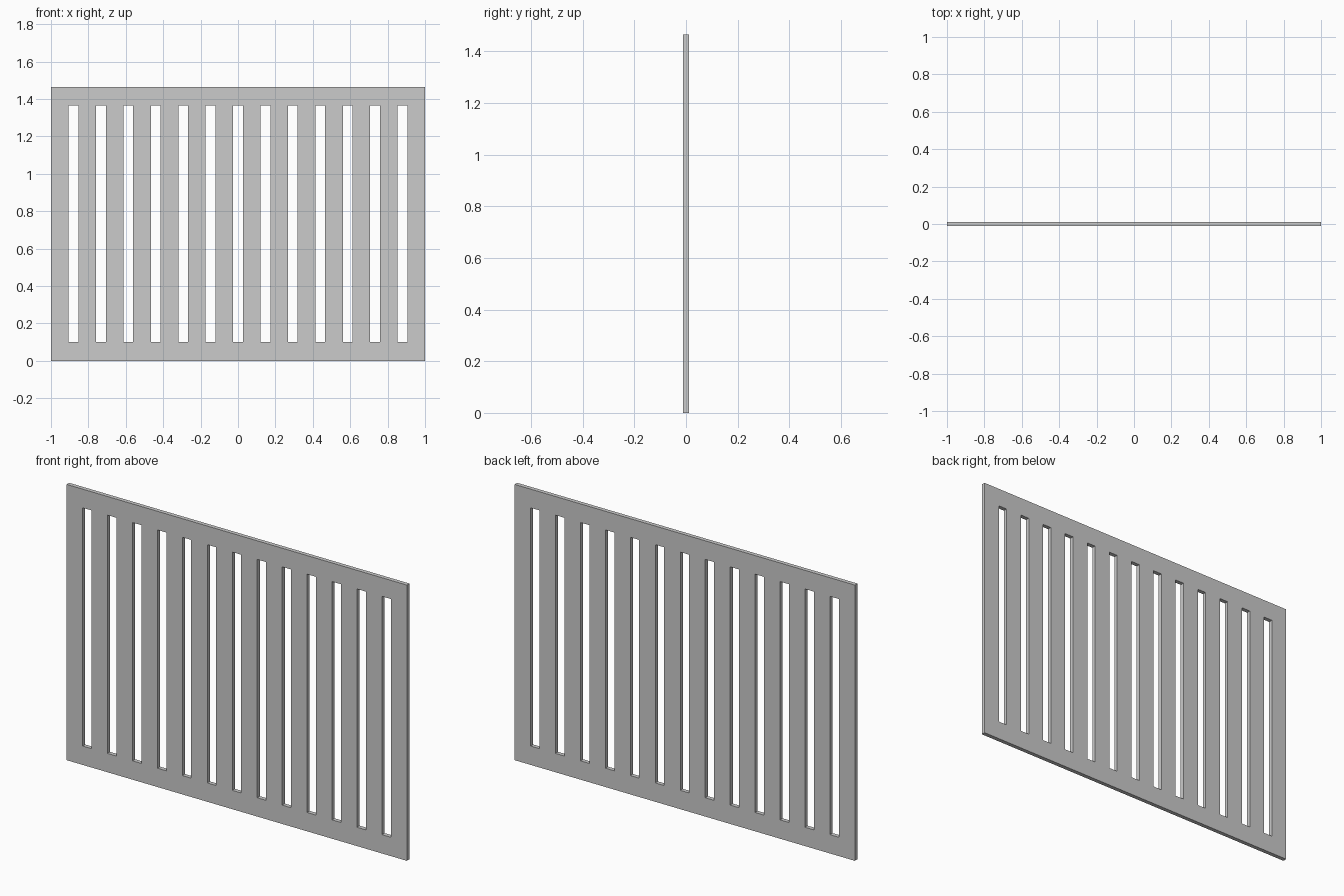
import bpy
import bmesh

if "Cube" in bpy.data.objects:
    bpy.data.objects.remove(bpy.data.objects["Cube"])

WIDTH, HEIGHT, DEPTH = 2.0, 1.465, 0.022
SLOTS, PITCH, SLOT_W = 13, 0.1466, 0.052
SLOT_Z0, SLOT_Z1 = 0.1, 1.366

# Column boundaries: outer edges plus both sides of every slot
xs = [-WIDTH / 2]
for i in range(SLOTS):
    c = (i - (SLOTS - 1) / 2) * PITCH
    xs += [c - SLOT_W / 2, c + SLOT_W / 2]
xs.append(WIDTH / 2)
zs = [0, SLOT_Z0, SLOT_Z1, HEIGHT]

bm = bmesh.new()
verts = [[bm.verts.new((x, -DEPTH / 2, z)) for z in zs] for x in xs]

# Front sheet: rails and bars, leaving the slots open
for i in range(len(xs) - 1):
    for j in range(3):
        if j == 1 and i % 2 == 1:
            continue
        bm.faces.new((verts[i][j], verts[i + 1][j],
                      verts[i + 1][j + 1], verts[i][j + 1]))

# Thickness towards the back
res = bmesh.ops.extrude_face_region(bm, geom=bm.faces[:], use_keep_orig=True)
moved = [g for g in res["geom"] if isinstance(g, bmesh.types.BMVert)]
bmesh.ops.translate(bm, verts=moved, vec=(0, DEPTH, 0))
bmesh.ops.recalc_face_normals(bm, faces=bm.faces[:])

mesh = bpy.data.meshes.new("slatted_panel")
bm.to_mesh(mesh)
bm.free()
panel = bpy.data.objects.new("slatted_panel", mesh)
bpy.context.collection.objects.link(panel)
